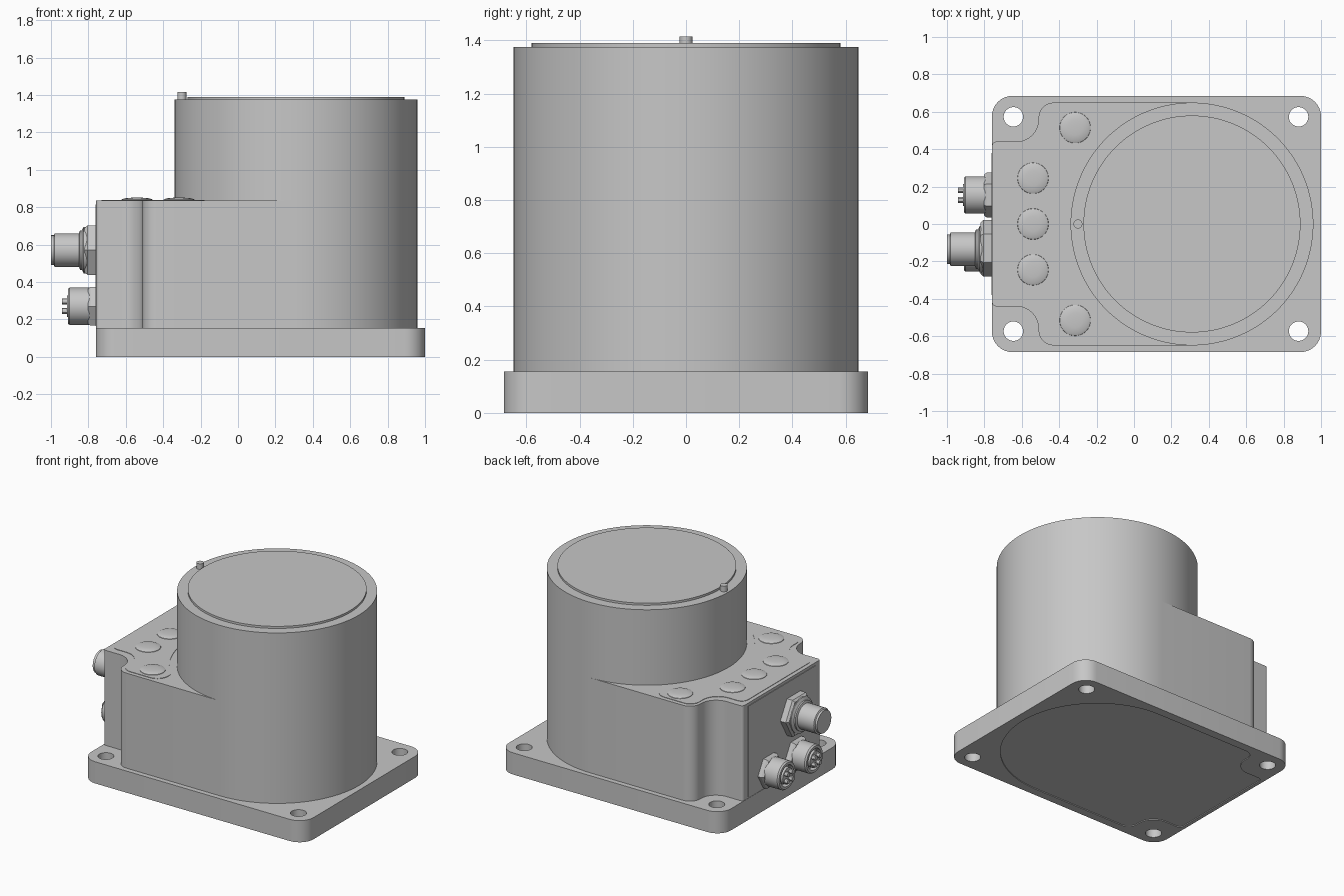
import bpy, bmesh, math
from mathutils import Vector, Matrix

cube = bpy.data.objects.get("Cube")
if cube:
    bpy.data.objects.remove(cube, do_unlink=True)

grey = bpy.data.materials.new("metal grey")
grey.use_nodes = True
colour = (0.57, 0.57, 0.57, 1)
grey.diffuse_color = colour
grey.node_tree.nodes["Principled BSDF"].inputs["Base Color"].default_value = colour


def finish(bm, name, smooth=True):
    bmesh.ops.recalc_face_normals(bm, faces=bm.faces)
    mesh = bpy.data.meshes.new(name)
    bm.to_mesh(mesh)
    bm.free()
    mesh.materials.append(grey)
    ob = bpy.data.objects.new(name, mesh)
    bpy.context.collection.objects.link(ob)
    if smooth:
        shade(ob)
    return ob


def shade(ob):
    bpy.ops.object.select_all(action='DESELECT')
    ob.select_set(True)
    bpy.context.view_layer.objects.active = ob
    bpy.ops.object.shade_smooth_by_angle(angle=math.radians(30))


def prism(name, outline, z0, z1, smooth=True):
    """Extrude a closed outline from z0 to z1."""
    bm = bmesh.new()
    face = bm.faces.new([bm.verts.new((x, y, z0)) for x, y in outline])
    top = bmesh.ops.extrude_face_region(bm, geom=[face])["geom"]
    bmesh.ops.translate(bm, vec=(0, 0, z1 - z0),
                        verts=[v for v in top if isinstance(v, bmesh.types.BMVert)])
    # The extrusion may drop the first face, so close the bottom again if needed
    rim = [e for e in bm.edges if e.is_boundary]
    if rim:
        bmesh.ops.holes_fill(bm, edges=rim, sides=0)
    return finish(bm, name, smooth)


def lathe(name, profile, place, sides=48):
    """Revolve (radius, height) rings about local z, capped at both ends."""
    bm = bmesh.new()
    rings = []
    for r, h in profile:
        rings.append([bm.verts.new((r * math.cos(math.tau * i / sides),
                                    r * math.sin(math.tau * i / sides), h))
                      for i in range(sides)])
    for a, b in zip(rings, rings[1:]):
        for i in range(sides):
            j = (i + 1) % sides
            bm.faces.new((a[i], a[j], b[j], b[i]))
    bm.faces.new(rings[0])
    bm.faces.new(rings[-1])
    bm.transform(place)
    return finish(bm, name)


def at(x, y, z):
    return Matrix.Translation((x, y, z))


def rounded(corners, steps=8):
    """Fillet each (x, y, radius) corner of a closed outline; radius 0 stays sharp."""
    out = []
    n = len(corners)
    for i, (x, y, r) in enumerate(corners):
        p = Vector((x, y))
        if r == 0:
            out.append(p)
            continue
        a = (Vector(corners[i - 1][:2]) - p).normalized()
        b = (Vector(corners[(i + 1) % n][:2]) - p).normalized()
        half = a.angle(b) / 2
        centre = p + (a + b).normalized() * (r / math.sin(half))
        start = p + a * (r / math.tan(half)) - centre
        end = p + b * (r / math.tan(half)) - centre
        out += [centre + start.slerp(end, k / steps).normalized() * r
                for k in range(steps + 1)]
    return out


def mirrored(corners):
    return corners + [(x, -y, r) for x, y, r in reversed(corners)]


def arc(cx, radius, a0, a1, steps):
    return [(cx + radius * math.cos(math.radians(a0 + (a1 - a0) * k / steps)),
             radius * math.sin(math.radians(a0 + (a1 - a0) * k / steps)), 0)
            for k in range(steps + 1)]


AXIS = 0.31      # x of the drum axis
BASE = 0.155     # top of the base plate
DECK = 0.835     # top of the side housing

# Base plate with four through holes and a shallow recess underneath
plate = prism("base_plate", rounded([(-0.76, -0.685, 0.11), (1, -0.685, 0.11),
                                     (1, 0.685, 0.11), (-0.76, 0.685, 0.11)]), 0, BASE, False)
cutters = [lathe("hole_cutter", [(0.052, -0.1), (0.052, 0.3)], at(x, y, 0), 32)
           for x in (-0.645, 0.88) for y in (-0.573, 0.573)]
recess = mirrored([(AXIS, 0.625, 0), (-0.49, 0.625, 0.07), (-0.49, 0.41, 0.12), (-0.735, 0.41, 0.03)])
recess += arc(AXIS, 0.625, -90, 90, 48)[1:-1]
cutters.append(prism("recess_cutter", rounded(recess), -0.05, 0.006, False))
for cutter in cutters:
    cutter.hide_render = True
    mod = plate.modifiers.new("cut", 'BOOLEAN')
    mod.operation = 'DIFFERENCE'
    mod.solver = 'EXACT'
    mod.object = cutter
bpy.context.view_layer.update()
cut = plate.evaluated_get(bpy.context.evaluated_depsgraph_get())
mesh = bpy.data.meshes.new_from_object(cut)
plate.modifiers.clear()
plate.data = mesh
for cutter in cutters:
    bpy.data.objects.remove(cutter, do_unlink=True)
shade(plate)

# Drum, lid and locating pin
lathe("drum", [(0.649, BASE), (0.649, 1.375)], at(AXIS, 0, 0), 128)
lathe("drum_lid", [(0.58, 1.375), (0.58, 1.39)], at(AXIS, 0, 0), 128)
lathe("locating_pin", [(0.024, 1.37), (0.024, 1.415)], at(-0.3, 0, 0), 24)

# Side housing, hollowed at the corners around the mounting holes
prism("side_housing", rounded(mirrored([(AXIS, 0.649, 0), (-0.51, 0.649, 0.08),
                                        (-0.51, 0.44, 0.12), (-0.758, 0.44, 0.02)])), BASE, DECK)

# Thin panels on the deck and on the connector face
deck = mirrored([(-0.18, 0.5, 0), (-0.175, 0.62, 0.085), (-0.49, 0.62, 0.07),
                 (-0.49, 0.39, 0.12), (-0.73, 0.39, 0.05)])
deck += arc(AXIS, 0.7, 222, 138, 32)
prism("deck_panel", rounded(deck), DECK, DECK + 0.003)
prism("connector_panel", [(-0.762, -0.38), (-0.757, -0.38), (-0.757, 0.38), (-0.762, 0.38)],
      BASE + 0.01, DECK - 0.02, False)

# Low domed caps on the deck
for x, y in [(-0.315, 0.515), (-0.54, 0.245), (-0.54, 0), (-0.54, -0.245), (-0.315, -0.515)]:
    lathe("deck_cap", [(0.084, 0), (0.082, 0.006), (0.068, 0.012), (0.04, 0.015), (0.015, 0.016)],
          at(x, y, DECK), 40)


# Connectors pointing out of the -x face
def outward(y, z):
    return at(-0.755, y, z) @ Matrix.Rotation(-math.pi / 2, 4, 'Y')


def hex_nut(name, radius, depth, y, z):
    turn = Matrix.Rotation(math.radians(90), 4, 'Z')
    lathe(name, [(radius, 0), (radius, depth - 0.015), (radius * 0.9, depth)],
          outward(y, z) @ turn, 6)


hex_nut("large_nut", 0.152, 0.065, -0.13, 0.57)
lathe("large_connector", [(0.125, 0.05), (0.125, 0.07), (0.105, 0.08), (0.105, 0.09),
                          (0.09, 0.095), (0.09, 0.225), (0.08, 0.23), (0.08, 0.245)],
      outward(-0.135, 0.57))
for y in (-0.155, 0.155):
    hex_nut("small_nut", 0.12, 0.048, y, 0.27)
    lathe("small_connector", [(0.1, 0.04), (0.1, 0.145), (0.092, 0.155), (0.075, 0.155),
                              (0.075, 0.12), (0.05, 0.12)], outward(y, 0.27))
    lathe("small_insert", [(0.058, 0.1), (0.058, 0.16)], outward(y, 0.27), 32)
    # Contact posts around the insert
    for k in range(4):
        a = math.radians(45 + 90 * k)
        lathe("contact_post", [(0.016, 0.14), (0.016, 0.185)],
              outward(y + 0.036 * math.cos(a), 0.27 + 0.036 * math.sin(a)), 12)
